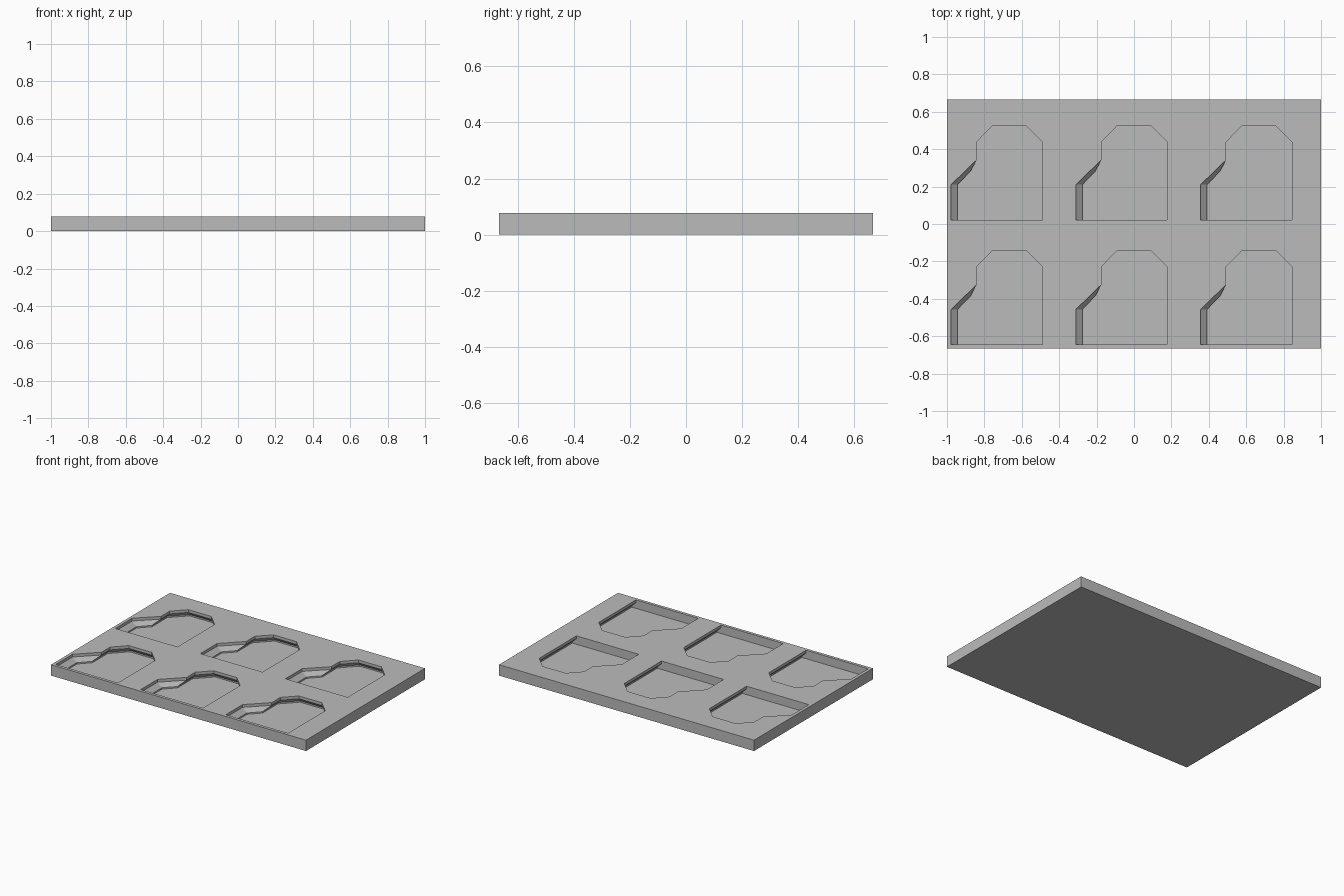
import bpy
import bmesh

cube = bpy.data.objects.get("Cube")
if cube:
    bpy.data.objects.remove(cube, do_unlink=True)

WIDTH, DEPTH, HEIGHT = 2.0, 1.333, 0.077
PITCH = 0.667

# Plain grey material
grey = bpy.data.materials.new("plain_grey")
grey.use_nodes = True
colour = (0.5, 0.5, 0.5, 1)
grey.diffuse_color = colour
grey.node_tree.nodes["Principled BSDF"].inputs["Base Color"].default_value = colour

# Pocket outline at the mouth, and the wider undercut outline near the floor
mouth = [(-0.978, 0.022), (-0.49, 0.022), (-0.49, 0.438), (-0.577, 0.525),
         (-0.757, 0.525), (-0.842, 0.438), (-0.842, 0.342), (-0.978, 0.21)]
belly = [(-0.943, 0.022), (-0.458, 0.022), (-0.458, 0.452), (-0.564, 0.557),
         (-0.77, 0.557), (-0.873, 0.452), (-0.873, 0.283), (-0.943, 0.21)]
layers = [(belly, 0.017), (belly, 0.027), (mouth, 0.057), (mouth, HEIGHT + 0.05)]


def add_pocket(bm, dx, dy):
    """Loft one closed pocket solid through the layers."""
    rings = [[bm.verts.new((x + dx, y + dy, z)) for x, y in outline]
             for outline, z in layers]
    bm.faces.new(rings[0][::-1])
    bm.faces.new(rings[-1])
    n = len(mouth)
    for low, high in zip(rings, rings[1:]):
        for i in range(n):
            j = (i + 1) % n
            bm.faces.new((low[i], low[j], high[j], high[i]))


def make_object(name, bm):
    mesh = bpy.data.meshes.new(name)
    bmesh.ops.recalc_face_normals(bm, faces=bm.faces[:])
    bm.to_mesh(mesh)
    bm.free()
    mesh.materials.append(grey)
    obj = bpy.data.objects.new(name, mesh)
    bpy.context.collection.objects.link(obj)
    return obj


# Tray slab
bm = bmesh.new()
bmesh.ops.create_cube(bm, size=1)
for v in bm.verts:
    v.co = (v.co.x * WIDTH, v.co.y * DEPTH, (v.co.z + 0.5) * HEIGHT)
tray = make_object("tray", bm)

# Six pockets in a three by two grid
bm = bmesh.new()
for col in range(3):
    for row in range(2):
        add_pocket(bm, col * PITCH, -row * PITCH)
cutter = make_object("pocket_cutter", bm)
cutter.hide_render = True

# Cut the pockets out of the slab
cut = tray.modifiers.new("pockets", 'BOOLEAN')
cut.operation = 'DIFFERENCE'
cut.solver = 'EXACT'
cut.object = cutter
bpy.context.view_layer.objects.active = tray
tray.select_set(True)
bpy.ops.object.modifier_apply(modifier=cut.name)
bpy.data.objects.remove(cutter, do_unlink=True)
